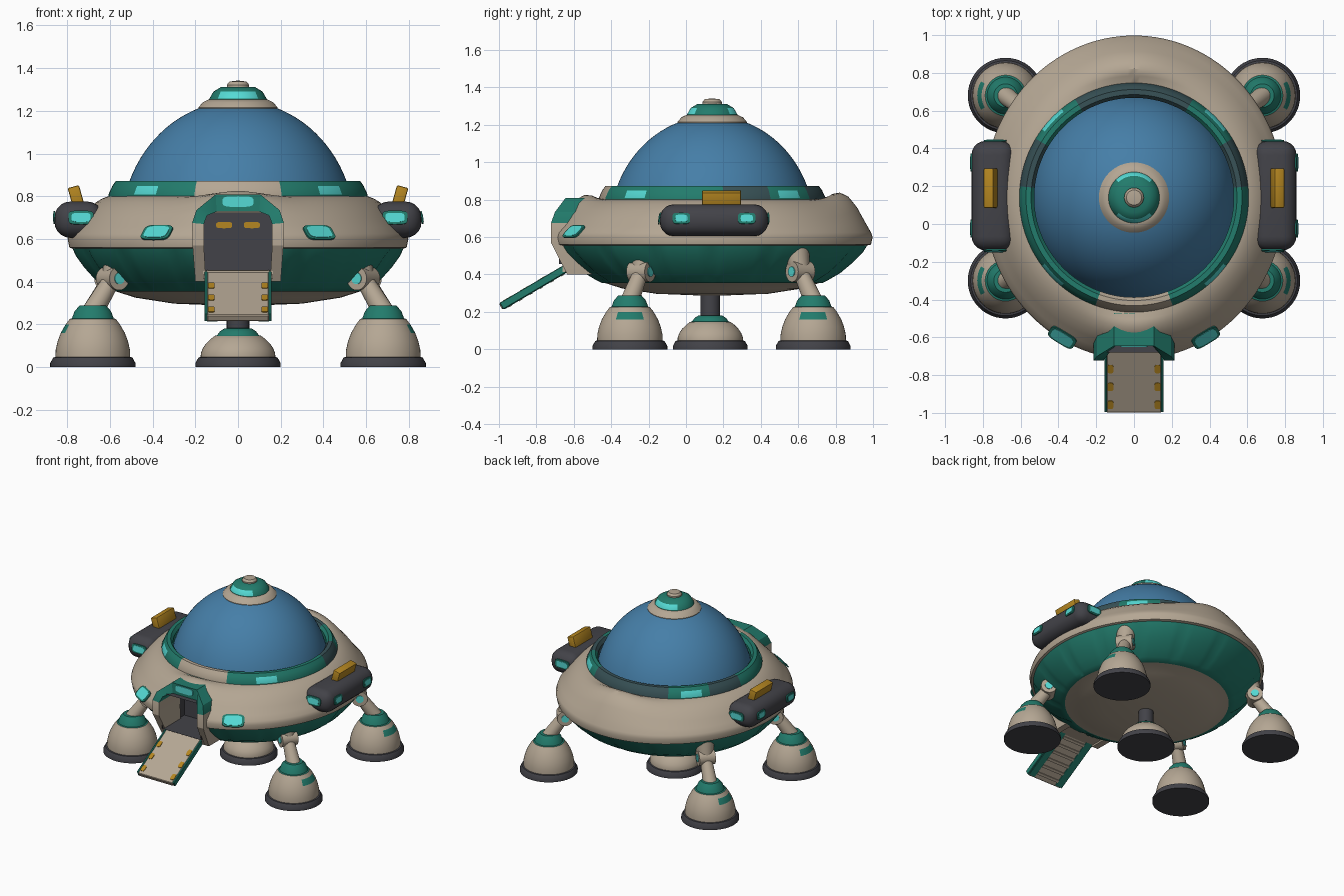
import bpy, bmesh
from math import sin, cos, pi, atan2, degrees, radians, exp, sqrt, copysign
from mathutils import Vector, Matrix

if "Cube" in bpy.data.objects:
    bpy.data.objects.remove(bpy.data.objects["Cube"])

MID = 0.14  # y of the hull axis
COLOURS = {
    "beige": (0.46, 0.385, 0.295), "teal": (0.016, 0.2, 0.15), "glass_blue": (0.06, 0.21, 0.39),
    "dark_grey": (0.055, 0.055, 0.065), "cyan_light": (0.09, 0.7, 0.66),
    "amber": (0.46, 0.24, 0.015), "slate": (0.04, 0.085, 0.095),
}
MATS = {}
for key, rgb in COLOURS.items():
    m = bpy.data.materials.new(key)
    m.use_nodes = True
    m.diffuse_color = (*rgb, 1)
    m.node_tree.nodes["Principled BSDF"].inputs["Base Color"].default_value = (*rgb, 1)
    MATS[key] = m


def finish(name, bm, colour, angle=35):
    """Turn a bmesh into an object; colour is a name or a rule on face centres."""
    slots = []
    for f in bm.faces:
        c = colour(f.calc_center_median()) if callable(colour) else colour
        if c not in slots:
            slots.append(c)
        f.material_index = slots.index(c)
    me = bpy.data.meshes.new(name)
    bm.to_mesh(me)
    bm.free()
    for s in slots:
        me.materials.append(MATS[s])
    ob = bpy.data.objects.new(name, me)
    bpy.context.collection.objects.link(ob)
    bpy.ops.object.select_all(action='DESELECT')
    ob.select_set(True)
    bpy.context.view_layer.objects.active = ob
    bpy.ops.object.shade_smooth_by_angle(angle=radians(angle))
    return ob


def revolve(name, profile, colour, at=(0, MID), seg=128, deform=None):
    """Spin an (r, z) profile about a vertical axis."""
    bm = bmesh.new()
    rings = []
    for r, z in profile:
        ring = []
        for i in range(seg):
            p = Vector((r * cos(2 * pi * i / seg), r * sin(2 * pi * i / seg), z))
            if deform:
                p = deform(p, r, i)
            ring.append(bm.verts.new(p + Vector((*at, 0))))
        rings.append(ring)
    for a, b in zip(rings, rings[1:]):
        for i in range(seg):
            j = (i + 1) % seg
            bm.faces.new((a[i], a[j], b[j], b[i]))
    bmesh.ops.remove_doubles(bm, verts=bm.verts, dist=1e-5)
    bmesh.ops.recalc_face_normals(bm, faces=bm.faces)
    return finish(name, bm, colour)


def box(name, size, matrix, colour, bevel=0.0, seg=1):
    bm = bmesh.new()
    bmesh.ops.create_cube(bm, size=1, matrix=Matrix.Diagonal((*size, 1)))
    if bevel:
        bmesh.ops.bevel(bm, geom=bm.edges[:], offset=bevel, segments=seg, profile=0.5, affect='EDGES')
    bm.transform(matrix)
    return finish(name, bm, colour)


def rod(name, a, b, r1, r2, colour):
    a, b = Vector(a), Vector(b)
    rot = (b - a).to_track_quat('Z', 'Y').to_matrix().to_4x4()
    bm = bmesh.new()
    bmesh.ops.create_cone(bm, cap_ends=True, segments=24, radius1=r1, radius2=r2,
                          depth=(b - a).length, matrix=Matrix.Translation((a + b) / 2) @ rot)
    return finish(name, bm, colour)


def plate(name, host, point, w, h, colour, lift=0.005):
    """Thin rounded plate laid on the host surface nearest to a point."""
    _, loc, normal, _ = host.closest_point_on_mesh(Vector(point))
    bm = bmesh.new()
    ring = []
    for i in range(24):
        c, s = cos(2 * pi * i / 24), sin(2 * pi * i / 24)
        ring.append(bm.verts.new((w / 2 * copysign(sqrt(abs(c)), c), h / 2 * copysign(sqrt(abs(s)), s), lift)))
    top = bm.faces.new(ring)
    out = bmesh.ops.extrude_face_region(bm, geom=[top], use_keep_orig=True)
    low = [v for v in out["geom"] if isinstance(v, bmesh.types.BMVert)]
    bmesh.ops.translate(bm, verts=low, vec=(0, 0, -0.008))
    bmesh.ops.recalc_face_normals(bm, faces=bm.faces)
    bm.transform(Matrix.Translation(loc) @ normal.to_track_quat('Z', 'Y').to_matrix().to_4x4())
    return finish(name, bm, colour)


def light(name, host, point, w, h):
    plate(name + "_frame", host, point, w, h, "teal", 0.005)
    plate(name, host, point, w - 0.03, h - 0.022, "cyan_light", 0.0075)


# Saucer hull: beige belly, scalloped teal underside, beige upper shell
def hull_shape(p, r, i):
    if 0.37 < p.z < 0.55 and i % 8 == 0:
        p.xy *= 1 - 0.012 / r
    t = min(max((0.79 - r) / 0.19, 0), 1)
    if p.z > 0.57:
        back, front = atan2(p.x, p.y), atan2(p.x, -p.y)
        p.z += sin(pi * t) * (0.075 * exp(-(back / 0.42) ** 2) + 0.06 * exp(-(front / 0.3) ** 2))
    p.y *= 1 + 0.075 * (1 - t)
    return p


def hull_colour(c):
    r = sqrt(c.x ** 2 + (c.y - MID) ** 2)
    return "beige" if c.z > 0.556 or r < 0.582 else "teal"


hull = revolve("hull", [(0, 0.285), (0.3, 0.297), (0.48, 0.325), (0.575, 0.355), (0.59, 0.355), (0.62, 0.372),
                        (0.67, 0.41), (0.72, 0.465), (0.76, 0.52), (0.775, 0.555), (0.79, 0.56), (0.798, 0.6),
                        (0.79, 0.625), (0.765, 0.655), (0.735, 0.7), (0.7, 0.742), (0.665, 0.772),
                        (0.635, 0.79), (0.6, 0.802), (0.5, 0.805), (0, 0.805)], hull_colour, deform=hull_shape)

# Doorway cut into the hull
cutter = box("door_cutter", (0.34, 0.6, 0.28), Matrix.Translation((0, -0.7, 0.59)), "dark_grey")
cutter.hide_render = True
bpy.context.view_layer.objects.active = hull
cut = hull.modifiers.new("doorway", 'BOOLEAN')
cut.operation, cut.solver, cut.object = 'DIFFERENCE', 'EXACT', cutter
bpy.ops.object.modifier_apply(modifier=cut.name)
bpy.data.objects.remove(cutter)
bpy.context.view_layer.update()

# Entrance chamber, open to the front
bm = bmesh.new()
bmesh.ops.create_cube(bm, size=1, matrix=Matrix.Translation((0, -0.545, 0.59)) @ Matrix.Diagonal((0.33, 0.27, 0.27, 1)))
bmesh.ops.delete(bm, geom=[f for f in bm.faces if f.normal.y < -0.5], context='FACES')
bmesh.ops.reverse_faces(bm, faces=bm.faces)
chamber = finish("entrance_chamber", bm, "dark_grey")
box("door_sill", (0.33, 0.2, 0.04), Matrix.Translation((0, -0.56, 0.433)), "beige")
for s in (-1, 1):
    plate("entrance_lamp", chamber, (s * 0.065, -0.41, 0.665), 0.075, 0.03, "amber")

# Door frame: outer x, z, inner x, z, front y from the sill up to the arch
half = [(0.2, 0.4, 0.15, 0.4, -0.635), (0.213, 0.57, 0.16, 0.57, -0.722), (0.215, 0.675, 0.16, 0.67, -0.722),
        (0.195, 0.735, 0.145, 0.71, -0.7), (0.105, 0.808, 0.1, 0.728, -0.645)]
path = half + [(-a, b, -c, d, y) for a, b, c, d, y in reversed(half)]
bm = bmesh.new()
loops = [[bm.verts.new(p) for p in ((a, y, b), (c, y, d), (c, -0.47, d), (a, -0.47, b))] for a, b, c, d, y in path]
for p, q in zip(loops, loops[1:]):
    for k in range(4):
        bm.faces.new((p[k], p[k - 1], q[k - 1], q[k]))
bm.faces.new(loops[0])
bm.faces.new(loops[-1])
bmesh.ops.recalc_face_normals(bm, faces=bm.faces)
frame = finish("door_frame", bm, lambda c: "teal" if c.z > 0.68 else "beige", 25)
plate("door_light", frame, (0, -0.66, 0.775), 0.145, 0.05, "cyan_light")

# Boarding ramp with teal rails, edge lamps and ribs beneath
R = Matrix.Translation((0, -0.81, 0.335)) @ Matrix.Rotation(radians(30.5), 4, 'X')
ramp = box("ramp", (0.29, 0.42, 0.034), R, "beige", 0.004)
for s in (-1, 1):
    box("ramp_rail", (0.014, 0.41, 0.04), R @ Matrix.Translation((s * 0.15, 0, 0)), "teal", 0.003)
    box("ramp_underside_strip", (0.05, 0.4, 0.008), R @ Matrix.Translation((s * 0.12, 0, -0.019)), "teal")
    for y in (-0.16, -0.05, 0.06):
        plate("ramp_lamp", ramp, R @ Vector((s * 0.125, y, 0.02)), 0.032, 0.05, "amber", 0.004)
for k in range(6):
    box("ramp_rib", (0.19, 0.02, 0.012), R @ Matrix.Translation((0, -0.165 + k * 0.065, -0.02)), "beige")


# Collar around the canopy, coloured by direction
def collar_colour(c):
    a = degrees(atan2(c.y - MID, abs(c.x)))
    if abs(abs(a) - 44) < 7.5 and 0.808 < c.z < 0.85 and c.x ** 2 + (c.y - MID) ** 2 > 0.33:
        return "cyan_light"
    if a < -69:
        return "beige"
    return "teal" if a < 5 or 30 < a < 60 else "slate"


revolve("canopy_collar", [(0.53, 0.79), (0.605, 0.785), (0.607, 0.808), (0.588, 0.849), (0.572, 0.872),
                          (0.545, 0.872), (0.528, 0.85), (0.528, 0.79)], collar_colour)

# Canopy dome
revolve("canopy", [(0.548 * cos(t), 0.647 + 0.6 * sin(t)) for t in [0.25 + k * (pi / 2 - 0.25) / 20 for k in range(21)]],
        "glass_blue")


# Roof beacon
def beacon_colour(c):
    if 1.256 < c.z < 1.293 and abs(c.y - MID) > 0.085:
        return "cyan_light"
    return "teal"


revolve("beacon_base", [(0, 1.19), (0.185, 1.195), (0.186, 1.215), (0.165, 1.24), (0.14, 1.252), (0, 1.252)], "beige", seg=64)
revolve("beacon", [(0, 1.245), (0.137, 1.245), (0.134, 1.257), (0.115, 1.29), (0.08, 1.311), (0, 1.315)],
        beacon_colour, seg=64)
revolve("beacon_knob", [(0, 1.3), (0.052, 1.3), (0.052, 1.322), (0.04, 1.337), (0, 1.342)], "beige", seg=32)

# Side pods with fins, and the front hull windows
for s in (-1, 1):
    pod = box("side_pod", (0.23, 0.58, 0.17), Matrix.Translation((s * 0.745, 0.15, 0.69)), "dark_grey", 0.075, 5)
    box("pod_fin", (0.055, 0.21, 0.1),
        Matrix.Translation((s * 0.758, 0.19, 0.797)) @ Matrix.Rotation(s * 0.27, 4, 'Y'), "amber", 0.008, 2)
    bpy.context.view_layer.update()
    for e in (-1, 1):
        light("pod_end_light", pod, (s * 0.735, 0.15 + e * 0.3, 0.7), 0.12, 0.065)
        light("pod_side_light", pod, (s * 0.87, 0.15 + e * 0.175, 0.7), 0.095, 0.06)
    light("hull_window", hull, (s * 0.38, -0.6, 0.63), 0.155, 0.095)


# Landing feet
def foot(name, x, y, k):
    def rule(c):
        if c.z < 0.046:
            return "dark_grey"
        patch = x and abs(c.y - y) < 0.065 and (c.x - x) * x > 0 and 0.14 * k < c.z < 0.205 * k
        return "teal" if patch or c.z > 0.226 * k else "beige"
    profile = [(0, 0), (0.2, 0), (0.2, 0.018), (0.185, 0.045), (0.175, 0.047), (0.174, 0.08), (0.165, 0.12),
               (0.15, 0.16), (0.127, 0.2), (0.108, 0.225), (0.098, 0.228), (0.085, 0.262), (0.062, 0.288), (0, 0.29)]
    revolve(name, [(r, z if z < 0.05 else 0.047 + (z - 0.047) * (k * 0.29 - 0.047) / 0.243) for r, z in profile],
            rule, (x, y), 48)


foot("centre_foot", 0, 0.13, 0.63)
rod("centre_stalk", (0, 0.13, 0.15), (0, 0.13, 0.32), 0.053, 0.053, "dark_grey")

# Four outer legs: foot, strut, knuckle with cyan pins, hull bracket
for s in (-1, 1):
    for label, y in (("front", -0.3), ("back", 0.68)):
        base = Vector((s * 0.68, y, 0.26))
        out = Vector((base.x, y - MID, 0)).normalized()
        side = out.cross(Vector((0, 0, 1)))
        knee = base - out * 0.11 + Vector((0, 0, 0.155))
        foot(label + "_foot", base.x, y, 1)
        rod(label + "_strut", base, knee, 0.05, 0.04, "beige")
        rod(label + "_knuckle", knee - side * 0.058, knee + side * 0.058, 0.055, 0.055, "beige")
        rod(label + "_knuckle_pin", knee - side * 0.063, knee + side * 0.063, 0.027, 0.027, "cyan_light")
        rod(label + "_bracket", knee, knee - out * 0.04 + Vector((0, 0, 0.1)), 0.05, 0.075, "beige")
